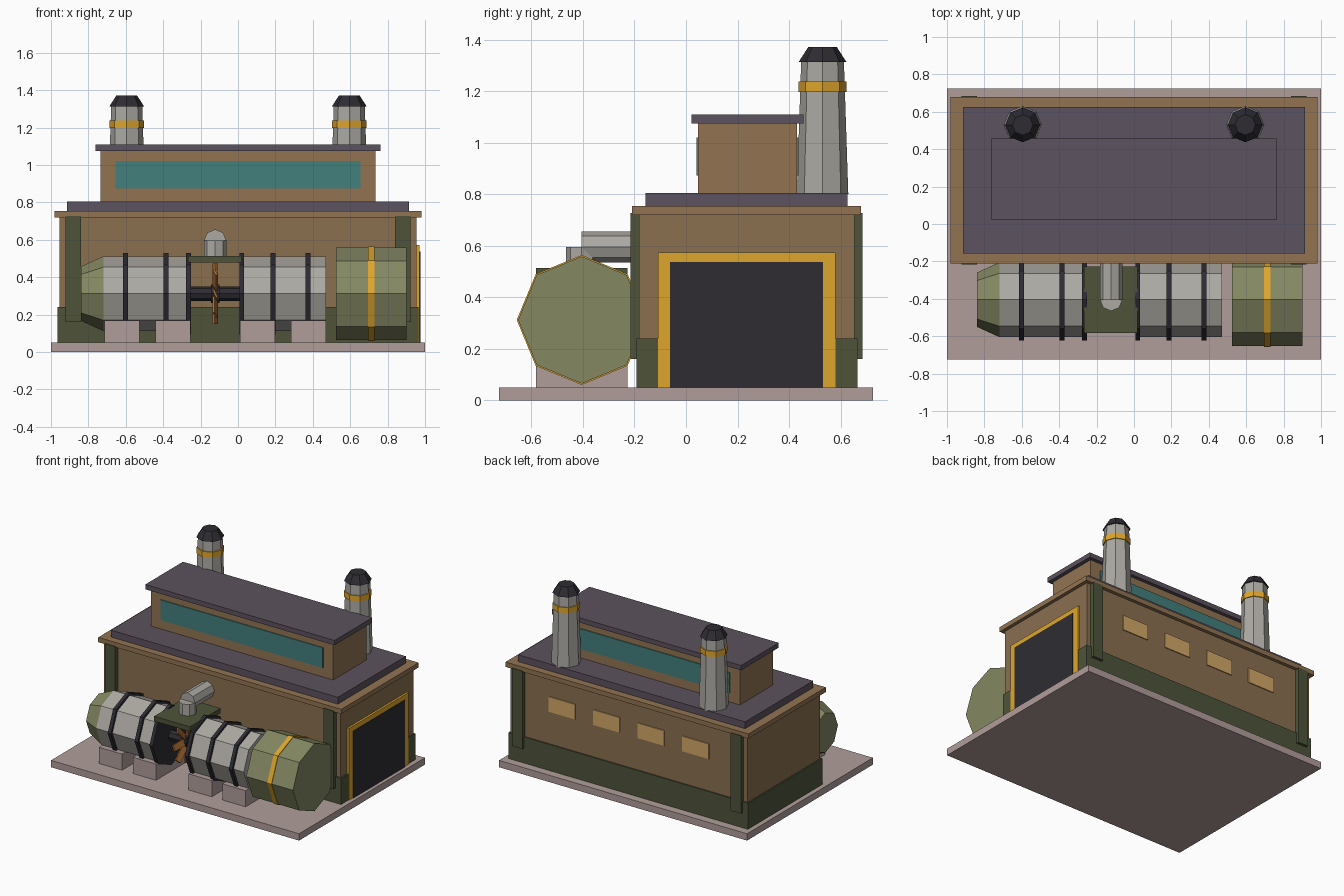
import bpy, bmesh
from math import pi, cos, sin
from mathutils import Matrix, Vector

if "Cube" in bpy.data.objects:
    bpy.data.objects.remove(bpy.data.objects["Cube"])


def mat(name, r, g, b):
    m = bpy.data.materials.new(name)
    m.diffuse_color = [((c / 255 + 0.055) / 1.055) ** 2.4 for c in (r, g, b)] + [1]
    m.use_nodes = True
    m.node_tree.nodes["Principled BSDF"].inputs["Base Color"].default_value = m.diffuse_color
    return m


CONCRETE = mat("concrete", 176, 158, 154)
WALL = mat("tan_wall", 138, 112, 80)
TRIM = mat("tan_trim", 146, 116, 82)
GREEN = mat("dark_green", 78, 84, 58)
OLIVE = mat("olive", 132, 136, 98)
ROOF = mat("slate_purple", 92, 82, 94)
STEEL = mat("steel", 172, 169, 162)
DARK = mat("dark", 46, 44, 50)
GOLD = mat("gold", 222, 166, 44)
TEAL = mat("teal_glass", 66, 128, 124)
AMBER = mat("amber_glass", 212, 168, 104)
COPPER = mat("copper", 176, 112, 52)


def finish(name, bm, material):
    me = bpy.data.meshes.new(name)
    bm.to_mesh(me)
    bm.free()
    me.materials.append(material)
    ob = bpy.data.objects.new(name, me)
    bpy.context.collection.objects.link(ob)
    return ob


def box(name, material, x, y, z):
    """Box from (min, max) pairs."""
    bm = bmesh.new()
    size = [b - a for a, b in (x, y, z)]
    mid = [(a + b) / 2 for a, b in (x, y, z)]
    bmesh.ops.create_cube(bm, size=1, matrix=Matrix.Translation(mid) @ Matrix.Diagonal(size + [1]))
    return finish(name, bm, material)


def drum(name, material, a, b, r1, r2=None):
    """Eight-sided drum or taper from point a to point b."""
    a, b = Vector(a), Vector(b)
    d = b - a
    if abs(d.x) > 0.001:
        rot = Matrix.Rotation(pi / 2, 4, 'Y')
    elif abs(d.y) > 0.001:
        rot = Matrix.Rotation(-pi / 2, 4, 'X')
    else:
        rot = Matrix.Identity(4)
    bm = bmesh.new()
    bmesh.ops.create_cone(bm, cap_ends=True, segments=8, radius1=r1,
                          radius2=r1 if r2 is None else r2, depth=d.length,
                          matrix=Matrix.Translation((a + b) / 2) @ rot)
    return finish(name, bm, material)


# Ground slab, hall walls, plinth, cornice and roof
box("base_slab", CONCRETE, (-1, 1), (-0.725, 0.725), (0, 0.05))
box("hall_walls", WALL, (-0.955, 0.955), (-0.182, 0.655), (0.05, 0.73))
box("plinth", GREEN, (-0.965, 0.965), (-0.192, 0.665), (0.05, 0.24))
box("cornice", TRIM, (-0.98, 0.98), (-0.21, 0.68), (0.72, 0.755))
box("hall_roof", ROOF, (-0.915, 0.915), (-0.157, 0.626), (0.755, 0.805))

# Corner pilasters, front and back
for s in (-1, 1):
    px = tuple(sorted((s * 0.84, s * 0.922)))
    box("front_pilaster", GREEN, px, (-0.216, -0.18), (0.16, 0.727))
    box("back_pilaster", GREEN, px, (0.65, 0.685), (0.16, 0.727))

# Large door on the right end
box("door_frame", GOLD, (0.94, 0.97), (-0.108, 0.58), (0.05, 0.573))
box("door_panel", DARK, (0.94, 0.975), (-0.062, 0.532), (0.05, 0.537))

# Back windows
for cx in (-0.54, -0.18, 0.18, 0.54):
    box("back_window", AMBER, (cx - 0.107, cx + 0.107), (0.64, 0.662), (0.475, 0.585))

# Raised roof lantern with long windows on both sides
box("lantern_walls", TRIM, (-0.735, 0.735), (0.047, 0.43), (0.8, 1.08))
box("lantern_roof", ROOF, (-0.763, 0.763), (0.022, 0.456), (1.075, 1.11))
box("lantern_windows", TEAL, (-0.655, 0.655), (0.04, 0.437), (0.873, 1.02))

# Chimneys
for cx in (-0.595, 0.595):
    drum("chimney_stack", STEEL, (cx, 0.53, 0.8), (cx, 0.53, 1.315), 0.1, 0.083)
    drum("chimney_band", GOLD, (cx, 0.53, 1.197), (cx, 0.53, 1.238), 0.093)
    drum("chimney_cap", DARK, (cx, 0.53, 1.313), (cx, 0.53, 1.372), 0.093, 0.055)

# Turbine casing on the front apron
AY, AZ = -0.405, 0.312


def along(name, material, x1, x2, r1, r2=None):
    return drum(name, material, (x1, AY, AZ), (x2, AY, AZ), r1, r2)


along("turbine_nose", OLIVE, -0.84, -0.72, 0.145, 0.2)
along("left_casing", STEEL, -0.72, -0.265, 0.2)
along("right_casing", STEEL, 0.02, 0.47, 0.2)
for x in (-0.602, -0.385, -0.265, 0.02, 0.188, 0.375):
    along("casing_ring", DARK, x - 0.013, x + 0.013, 0.218)
along("generator", OLIVE, 0.523, 0.9, 0.247)
along("generator_band", GOLD, 0.695, 0.73, 0.252)

# Shaft and exposed blade wheel
along("shaft", DARK, -0.265, 0.02, 0.038)
along("blade_hub", DARK, -0.145, -0.1, 0.05)
for i in range(8):
    bm = bmesh.new()
    m = (Matrix.Translation((-0.122, AY, AZ)) @ Matrix.Rotation(i * pi / 4, 4, 'X')
         @ Matrix.Translation((0, 0, 0.1)) @ Matrix.Rotation(0.4, 4, 'Z')
         @ Matrix.Diagonal((0.012, 0.045, 0.125, 1)))
    bmesh.ops.create_cube(bm, size=1, matrix=m)
    finish("turbine_blade", bm, COPPER)

# Concrete saddles under the casings
for x1, x2 in ((-0.713, -0.527), (-0.44, -0.253), (0.01, 0.197), (0.283, 0.47)):
    box("saddle", CONCRETE, (x1, x2), (-0.583, -0.228), (0.05, 0.168))

# Bridge plate and steam pipe into the hall
box("bridge_plate", GREEN, (-0.268, 0.02), (-0.583, -0.228), (0.478, 0.513))
drum("steam_riser", STEEL, (-0.122, AY, 0.5), (-0.122, AY, 0.596), 0.06)
drum("steam_pipe", STEEL, (-0.122, AY, 0.596), (-0.122, -0.17, 0.596), 0.06)
